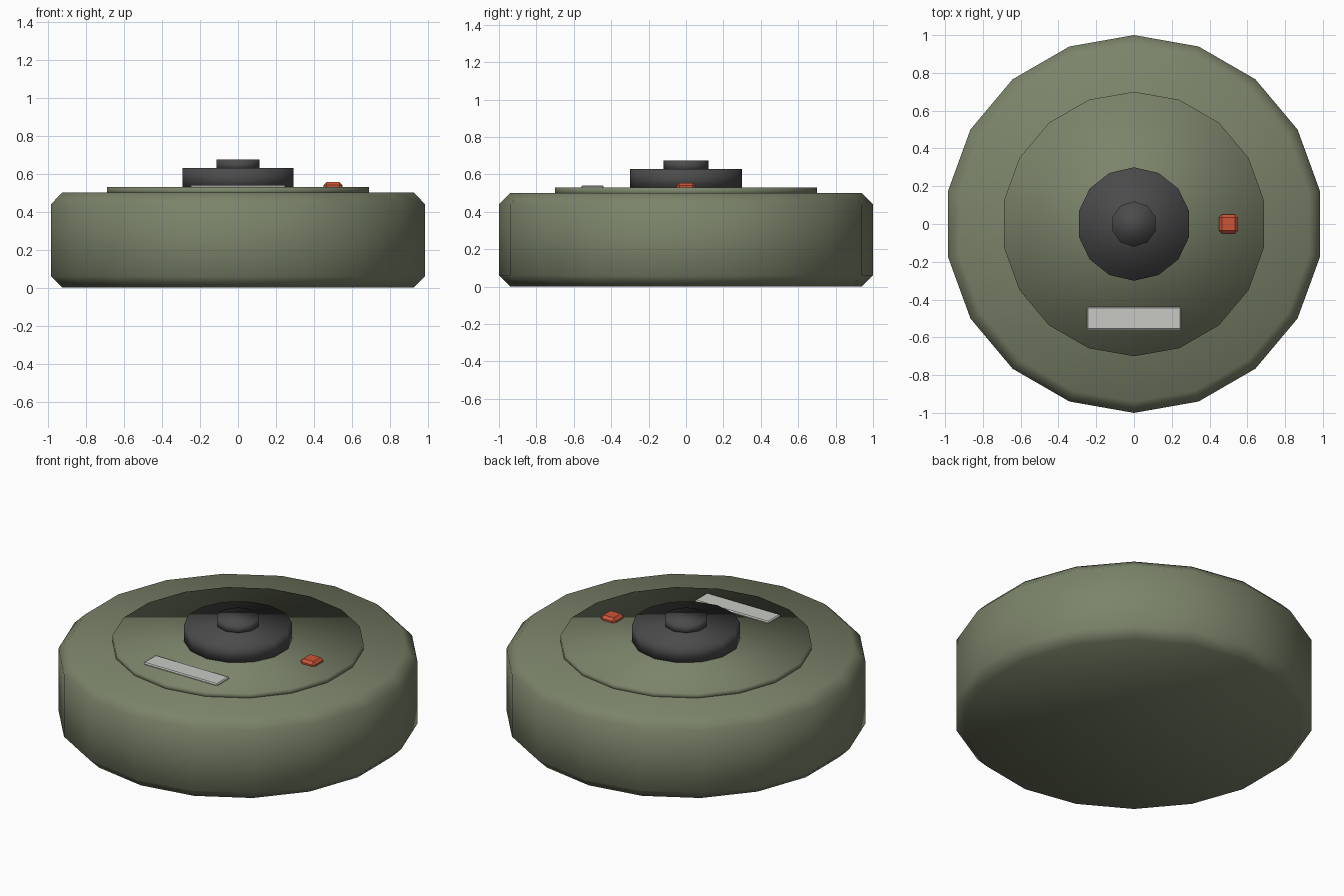
import bpy, bmesh, math

if "Cube" in bpy.data.objects:
    bpy.data.objects.remove(bpy.data.objects["Cube"])


def material(name, rgb):
    m = bpy.data.materials.new(name)
    m.diffuse_color = (*rgb, 1)
    m.use_nodes = True
    m.node_tree.nodes["Principled BSDF"].inputs["Base Color"].default_value = m.diffuse_color
    return m


olive = material("olive green", (0.20, 0.23, 0.145))
dark = material("dark grey", (0.07, 0.07, 0.07))
red = material("red", (0.60, 0.09, 0.04))
pale = material("pale grey", (0.58, 0.59, 0.55))


def finish(name, bm, mat, smooth):
    bmesh.ops.recalc_face_normals(bm, faces=bm.faces)
    for f in bm.faces:
        f.smooth = smooth
    me = bpy.data.meshes.new(name)
    bm.to_mesh(me)
    bm.free()
    me.materials.append(mat)
    ob = bpy.data.objects.new(name, me)
    bpy.context.collection.objects.link(ob)
    return ob


def turned(name, profile, sides, mat):
    """Closed solid of revolution from (radius, z) points, one corner on +y."""
    bm = bmesh.new()
    rings = []
    for r, z in profile:
        angles = [2 * math.pi * i / sides for i in range(sides)]
        rings.append([bm.verts.new((r * math.sin(a), r * math.cos(a), z)) for a in angles])
    for lo, hi in zip(rings, rings[1:]):
        for i in range(sides):
            j = (i + 1) % sides
            bm.faces.new((lo[i], lo[j], hi[j], hi[i]))
    bm.faces.new(rings[0])
    bm.faces.new(rings[-1])
    return finish(name, bm, mat, True)


def block(name, centre, size, bevel, mat):
    bm = bmesh.new()
    bmesh.ops.create_cube(bm, size=1)
    for v in bm.verts:
        v.co = [c + p * s for c, p, s in zip(centre, v.co, size)]
    bmesh.ops.bevel(bm, geom=bm.edges[:], offset=bevel, segments=1, affect='EDGES')
    return finish(name, bm, mat, False)


# Round casing with chamfered rims, and the raised plate on top
turned("casing", [(0.94, 0), (1, 0.06), (1, 0.44), (0.94, 0.5)], 18, olive)
turned("pressure_plate", [(0.7, 0.49), (0.7, 0.53)], 18, olive)

# Central cap and its small plug
turned("centre_cap", [(0.3, 0.52), (0.3, 0.63)], 14, dark)
turned("centre_plug", [(0.12, 0.62), (0.12, 0.675)], 10, dark)

# Red indicator and blank label strip
block("indicator", (0.5, 0, 0.535), (0.1, 0.1, 0.04), 0.015, red)
block("label_strip", (0, -0.5, 0.531), (0.5, 0.12, 0.02), 0.006, pale)
